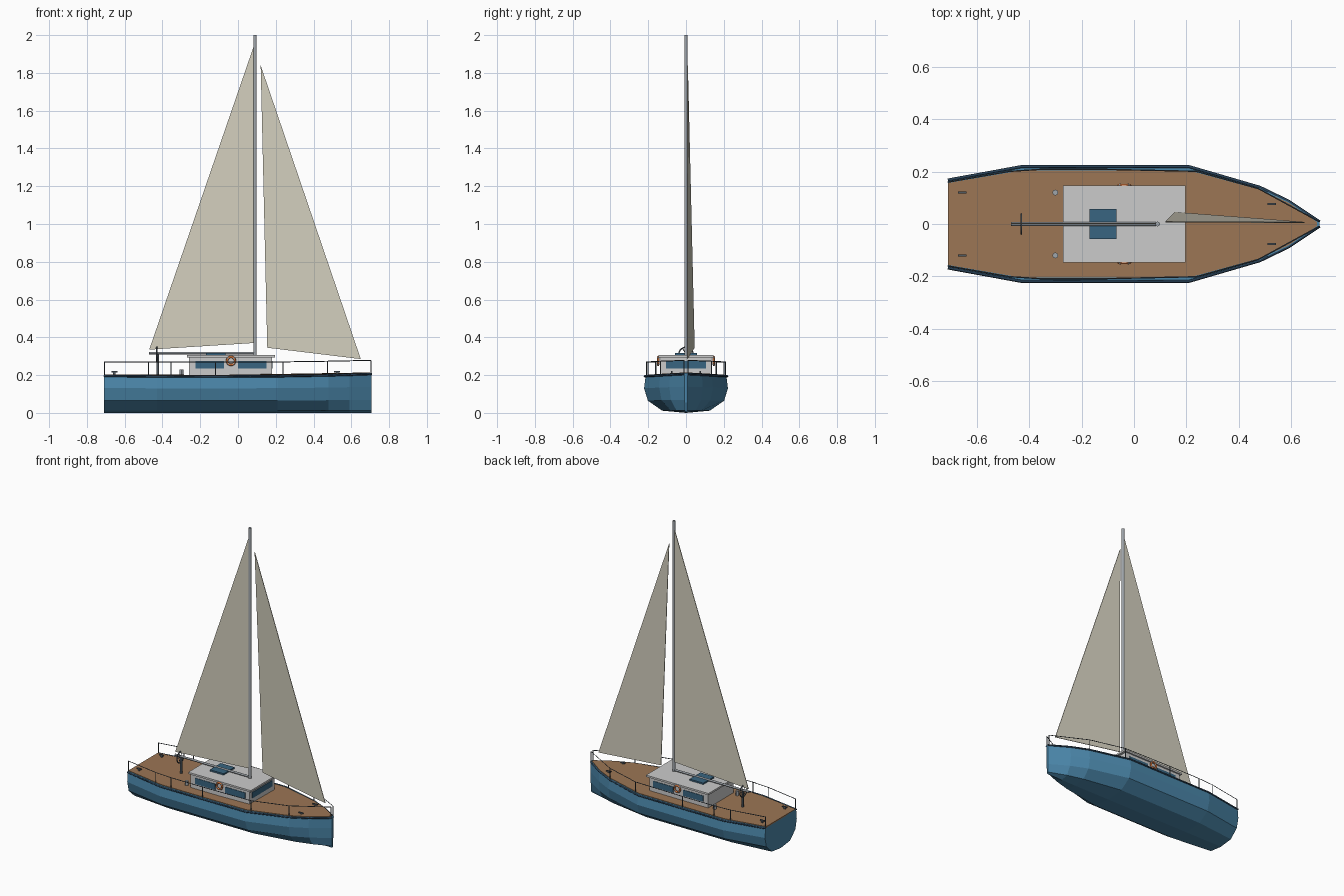
import bpy, bmesh, math
from mathutils import Vector

if "Cube" in bpy.data.objects:
    bpy.data.objects.remove(bpy.data.objects["Cube"])


def mat(name, c):
    m = bpy.data.materials.new(name)
    m.diffuse_color = (*c, 1)
    m.use_nodes = True
    m.node_tree.nodes["Principled BSDF"].inputs["Base Color"].default_value = m.diffuse_color
    return m


BLUE = mat("hull_blue", (0.07, 0.24, 0.40))
NAVY = mat("navy", (0.02, 0.05, 0.09))
TEAK = mat("teak", (0.33, 0.18, 0.09))
WHITE = mat("cabin_white", (0.75, 0.78, 0.78))
GLASS = mat("glass", (0.04, 0.13, 0.22))
SAIL = mat("sailcloth", (0.66, 0.63, 0.52))
METAL = mat("metal", (0.35, 0.38, 0.41))
DARK = mat("dark_metal", (0.08, 0.10, 0.12))
ORANGE = mat("ring_orange", (0.75, 0.20, 0.05))


def mesh(name, verts, faces, m):
    me = bpy.data.meshes.new(name)
    me.from_pydata(verts, [], faces)
    bm = bmesh.new()
    bm.from_mesh(me)
    bmesh.ops.recalc_face_normals(bm, faces=bm.faces)
    bm.to_mesh(me)
    bm.free()
    o = bpy.data.objects.new(name, me)
    bpy.context.collection.objects.link(o)
    me.materials.append(m)
    return o


def box(name, x, y, z, m):
    """Box from (min, max) pairs."""
    v = [(a, b, c) for a in x for b in y for c in z]
    return mesh(name, v, [(0, 1, 3, 2), (4, 6, 7, 5), (0, 4, 5, 1),
                          (2, 3, 7, 6), (0, 2, 6, 4), (1, 5, 7, 3)], m)


def rod(name, a, b, r, m, sides=12):
    a, b = Vector(a), Vector(b)
    d = b - a
    bpy.ops.mesh.primitive_cylinder_add(vertices=sides, radius=r, depth=d.length, location=(a + b) / 2)
    o = bpy.context.object
    o.rotation_euler = d.to_track_quat('Z', 'Y').to_euler()
    o.name = name
    o.data.materials.append(m)
    bpy.ops.object.shade_smooth_by_angle()
    return o


def ring(name, loc, rot, R, r, m):
    bpy.ops.mesh.primitive_torus_add(location=loc, rotation=rot, major_radius=R, minor_radius=r,
                                     major_segments=24, minor_segments=8)
    o = bpy.context.object
    o.name = name
    o.data.materials.append(m)
    bpy.ops.object.shade_smooth()


def tube(name, pts, r, m, cyclic=False):
    cu = bpy.data.curves.new(name, 'CURVE')
    cu.dimensions = '3D'
    cu.bevel_depth, cu.bevel_resolution, cu.use_fill_caps = r, 0, True
    s = cu.splines.new('POLY')
    s.points.add(len(pts) - 1)
    for p, co in zip(s.points, pts):
        p.co = (*co, 1)
    s.use_cyclic_u = cyclic
    cu.materials.append(m)
    bpy.context.collection.objects.link(bpy.data.objects.new(name, cu))


def slab(name, outline, offset, m):
    """Closed slab: outline extruded by an offset vector."""
    n = len(outline)
    v = [Vector(p) for p in outline]
    v += [p + Vector(offset) for p in v]
    f = [tuple(range(n)), tuple(range(n, 2 * n))]
    f += [(i, (i + 1) % n, (i + 1) % n + n, i + n) for i in range(n)]
    return mesh(name, v, f, m)


# Hull stations: x, half beam, deck height
ST = [(-0.71, 0.17, 0.2), (-0.43, 0.222, 0.197), (-0.1, 0.222, 0.197), (0.21, 0.222, 0.198),
      (0.48, 0.142, 0.203), (0.59, 0.088, 0.206), (0.708, 0.008, 0.21)]
# Section: beam fraction, height fraction
SEC = [(0.96, 1), (1, 0.66), (0.91, 0.33), (0.57, 0.06), (0, 0)]
full = SEC + [(-w, h) for w, h in SEC[-2::-1]]


def sheer(k, dz=0.0, inset=0.0):
    """Deck outline around both sides, bow included."""
    side = [(x - (inset if x > 0.7 else 0), w * k, z + dz) for x, w, z in ST]
    return side + [(x, -y, z) for x, y, z in reversed(side)]


def beam(x):
    for (xa, wa, _), (xb, wb, _) in zip(ST, ST[1:]):
        if xa <= x <= xb:
            return wa + (wb - wa) * (x - xa) / (xb - xa)
    return ST[-1][1]


n = len(full)
verts = [(x, w * k, z * h) for x, w, z in ST for k, h in full]
faces = [(i * n + j, i * n + (j + 1) % n, (i + 1) * n + (j + 1) % n, (i + 1) * n + j)
         for i in range(len(ST) - 1) for j in range(n)]
faces += [tuple(range(n)), tuple(range((len(ST) - 1) * n, len(ST) * n))]
mesh("hull", verts, faces, BLUE)

# Deck and rubbing strake
slab("deck", sheer(0.92, -0.004, 0.01), (0, 0, 0.008), TEAK)
for s, side in ((1, "left"), (-1, "right")):
    tube("rub_rail_" + side, [(x, s * w * 0.985, z - 0.004) for x, w, z in ST], 0.006, NAVY)

# Cabin with overhanging roof
box("cabin", (-0.26, 0.18), (-0.135, 0.135), (0.198, 0.295), WHITE)
box("cabin_roof", (-0.27, 0.197), (-0.146, 0.146), (0.294, 0.306), WHITE)
box("hatch", (-0.17, -0.067), (-0.058, 0.058), (0.304, 0.316), GLASS)
box("front_window", (0.178, 0.183), (-0.105, 0.105), (0.235, 0.275), GLASS)

# Fittings mirrored on both sides
for s, side in ((1, "left"), (-1, "right")):
    for i, x in enumerate(((-0.225, -0.075), (0.0, 0.15))):
        box(f"side_window_{side}_{i}", x, sorted((s * 0.133, s * 0.138)), (0.235, 0.275), GLASS)
    # Life ring with pale bands
    ring("life_ring_" + side, (-0.037, s * 0.147, 0.275), (math.pi / 2, 0, 0), 0.021, 0.006, ORANGE)
    for k in range(4):
        a = math.pi * (k / 2 + 0.25)
        c, d = -0.037 + 0.021 * math.cos(a), 0.275 + 0.021 * math.sin(a)
        t = Vector((-math.sin(a), 0, math.cos(a))) * 0.003
        p = Vector((c, s * 0.147, d))
        rod(f"ring_band_{side}_{k}", p - t, p + t, 0.0068, WHITE, 8)
    # Winch
    rod("winch_" + side, (-0.3, s * 0.12, 0.2), (-0.3, s * 0.12, 0.23), 0.011, METAL)
    # Cleats
    for end, x, y in (("aft", -0.655, 0.12), ("fore", 0.525, 0.076)):
        box(f"cleat_base_{end}_{side}", (x - 0.006, x + 0.006), (s * y - 0.004, s * y + 0.004), (0.2, 0.216), DARK)
        box(f"cleat_bar_{end}_{side}", (x - 0.016, x + 0.016), (s * y - 0.004, s * y + 0.004), (0.214, 0.221), DARK)
    # Guard rail and stanchions
    posts = []
    for i, x in enumerate((-0.708, -0.475, -0.355, -0.12, 0.237, 0.475, 0.704)):
        y = s * beam(x) * 0.94
        zt = 0.27 if x < 0.3 else 0.27 + (x - 0.3) * 0.02
        posts.append((x, y, zt))
        rod(f"stanchion_{side}_{i}", (x, y, 0.198), (x, y, zt), 0.003, DARK, 6)
    tube("guard_rail_" + side, posts, 0.0025, DARK)

# Steering wheel on its pedestal
rod("wheel_pedestal", (-0.425, 0, 0.2), (-0.425, 0, 0.31), 0.007, DARK)
ring("steering_wheel", (-0.43, 0, 0.31), (0, math.pi / 2, 0), 0.038, 0.0035, DARK)
for k in range(3):
    a = k * math.pi / 3
    d = Vector((0, math.cos(a), math.sin(a))) * 0.037
    c = Vector((-0.43, 0, 0.31))
    rod(f"wheel_spoke_{k}", c - d, c + d, 0.002, DARK, 6)

# Mast, boom and sails
rod("mast", (0.09, 0, 0.3), (0.09, 0, 2.0), 0.009, METAL)
rod("boom", (0.09, 0, 0.315), (-0.47, 0, 0.315), 0.007, METAL)
slab("main_sail", [(0.083, 0, 1.94), (0.083, 0, 0.37), (-0.47, 0, 0.335)], (0, 0.004, 0), SAIL)
slab("jib_sail", [(0.12, 0.006, 1.84), (0.155, 0.042, 0.345), (0.65, 0.004, 0.285)], (0, 0.004, 0), SAIL)
